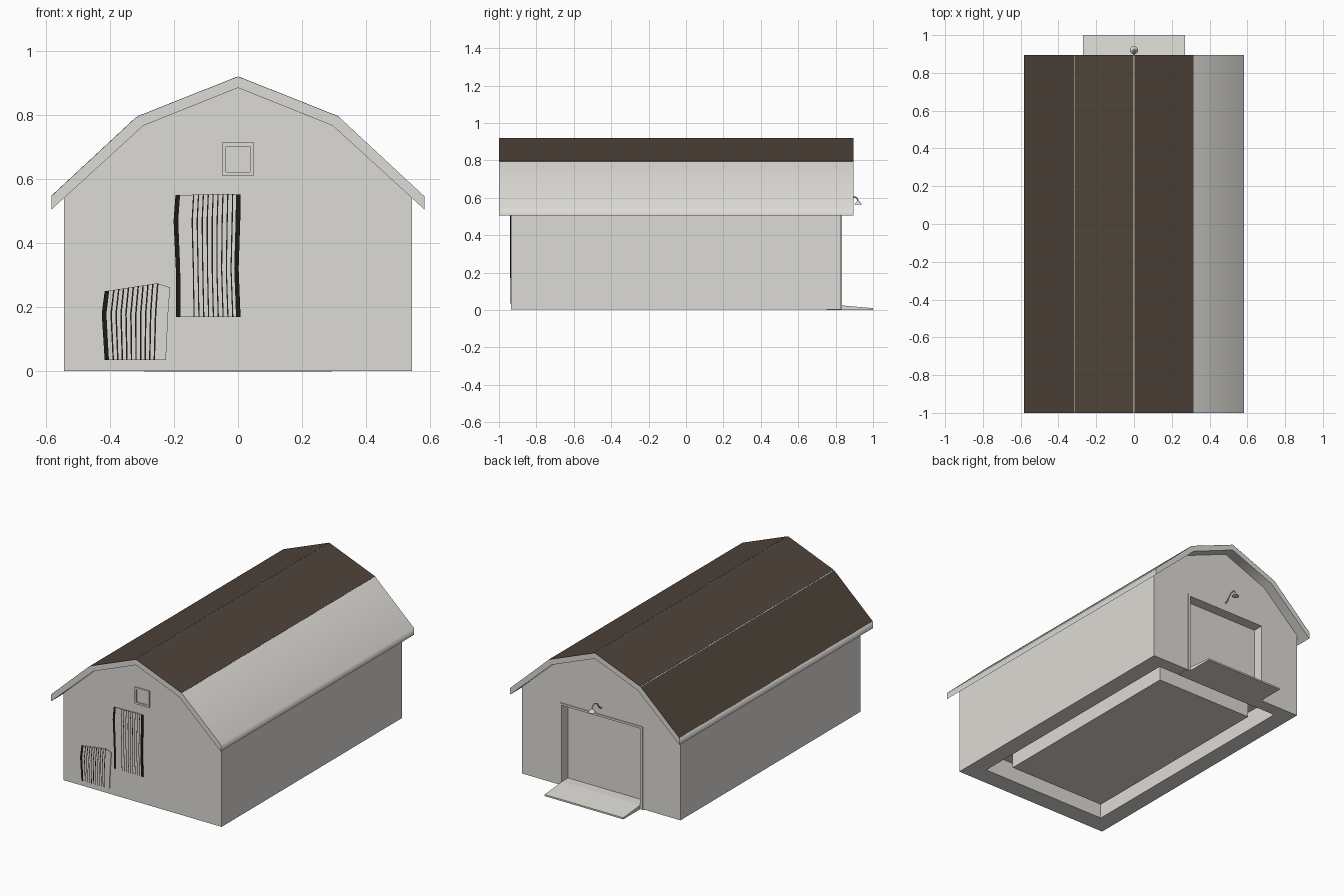
import bpy, bmesh
from math import radians
from mathutils import Vector

if "Cube" in bpy.data.objects:
    bpy.data.objects.remove(bpy.data.objects["Cube"])


def material(name, r, g, b):
    m = bpy.data.materials.new(name)
    m.use_nodes = True
    m.diffuse_color = (r, g, b, 1)
    m.node_tree.nodes["Principled BSDF"].inputs["Base Color"].default_value = (r, g, b, 1)
    return m


LIGHT = material("pale_grey", 0.73, 0.71, 0.67)
BROWN = material("dark_brown", 0.077, 0.057, 0.042)
BLACK = material("near_black", 0.012, 0.01, 0.008)


def finish(name, bm, *mats):
    bmesh.ops.recalc_face_normals(bm, faces=bm.faces)
    mesh = bpy.data.meshes.new(name)
    bm.to_mesh(mesh)
    bm.free()
    ob = bpy.data.objects.new(name, mesh)
    bpy.context.collection.objects.link(ob)
    for m in mats:
        mesh.materials.append(m)
    return ob


def extrude(bm, shift):
    """Thicken all faces of the mesh along a vector."""
    ext = bmesh.ops.extrude_face_region(bm, geom=bm.faces[:])
    moved = [g for g in ext["geom"] if isinstance(g, bmesh.types.BMVert)]
    bmesh.ops.translate(bm, verts=moved, vec=shift)


def prism(name, points, mat, shift):
    bm = bmesh.new()
    bm.faces.new([bm.verts.new(p) for p in points])
    extrude(bm, shift)
    return finish(name, bm, mat)


def box(name, x0, x1, y0, y1, z0, z1, mat):
    outline = [(x0, y0, z0), (x1, y0, z0), (x1, y0, z1), (x0, y0, z1)]
    return prism(name, outline, mat, (0, y1 - y0, 0))


def mirrored(half):
    """Full left-to-right profile from the +x half, ridge first."""
    return [(-x, z) for x, z in reversed(half[1:])] + half


def cut(target, cutter):
    cutter.hide_render = True
    mod = target.modifiers.new("cut", "BOOLEAN")
    mod.operation, mod.object, mod.solver = "DIFFERENCE", cutter, "EXACT"
    bpy.context.view_layer.objects.active = target
    bpy.ops.object.modifier_apply(modifier=mod.name)
    bpy.data.objects.remove(cutter)


# Barn body with a gambrel gable, underside channel and door recess
FRONT, BACK = -0.936, 0.83
gable = mirrored([(0, 0.885), (0.295, 0.767), (0.543, 0.543), (0.543, 0.002)])
walls = prism("barn_walls", [(x, FRONT, z) for x, z in gable], LIGHT, (0, BACK - FRONT, 0))
cut(walls, box("channel_cutter", -0.435, 0.435, -0.82, 0.75, -0.1, 0.12, LIGHT))
cut(walls, box("door_cutter", -0.27, 0.27, 0.77, 0.9, -0.1, 0.5, LIGHT))

# Floor slab standing inside the walls
box("floor_slab", -0.335, 0.335, -0.7, 0.635, 0.002, 0.125, LIGHT)

# Roof slab with overhanging ends
top = [(0, 0.919), (0.315, 0.794), (0.582, 0.546)]
under = [(0, 0.885), (0.295, 0.767), (0.582, 0.505)]
section = mirrored(top) + mirrored(under)[::-1]
slab = prism("roof_slab", [(x, -1, z) for x, z in section], LIGHT, (0, 1.895, 0))
bpy.context.view_layer.objects.active = slab
slab.select_set(True)
bpy.ops.object.shade_smooth_by_angle(angle=radians(50))
weighted = slab.modifiers.new("weighted_normals", "WEIGHTED_NORMAL")
weighted.keep_sharp = True

# Dark covering on three of the four slopes, with fine seams between
slopes = mirrored(top)
for name, i in (("right_lower", 0), ("right_upper", 1), ("left_upper", 2)):
    a, b = (Vector((x, -1, z)) for x, z in slopes[i:i + 2])
    along = (b - a).normalized()
    up = Vector((-along.z, 0, along.x)) * 0.0015
    a, b = a + along * 0.002, b - along * 0.002
    prism(name + "_roofing", [a, b, b + up, a + up], BROWN, (0, 1.895, 0))

# Door trim and sill at the back
for side, s in (("left", 1), ("right", -1)):
    x0, x1 = sorted((s * 0.27, s * 0.287))
    box(side + "_door_trim", x0, x1, BACK - 0.01, BACK + 0.005, 0, 0.5, LIGHT)
box("top_door_trim", -0.287, 0.287, BACK - 0.01, BACK + 0.005, 0.5, 0.513, LIGHT)
box("door_sill", -0.293, 0.293, 0.75, BACK, 0, 0.004, LIGHT)

# Sloping ramp
ramp = [(0.765, 0), (1, 0), (1, 0.01), (BACK, 0.025), (0.765, 0.025)]
prism("ramp", [(-0.27, y, z) for y, z in ramp], LIGHT, (0.54, 0, 0))

# Small square window at the front
box("window_pane", -0.038, 0.038, FRONT - 0.002, FRONT + 0.01, 0.625, 0.702, LIGHT)
for side, s in (("left", 1), ("right", -1)):
    x0, x1 = sorted((s * 0.038, s * 0.05))
    box(side + "_window_frame", x0, x1, FRONT - 0.008, FRONT + 0.01, 0.611, 0.714, LIGHT)
for name, z in (("lower", 0.611), ("upper", 0.702)):
    box(name + "_window_frame", -0.038, 0.038, FRONT - 0.008, FRONT + 0.01, z, z + 0.012, LIGHT)


def sheet(name, rows, columns, peak):
    """Ribbed sheet; rows are (z, left x, right x), columns (end fraction, is dark)."""
    bm = bmesh.new()
    grid = []
    for t in [0] + [c[0] for c in columns]:
        line = []
        for k, (z, x0, x1) in enumerate(rows):
            lift = peak * min(t / 0.8, (1 - t) / 0.2 * 0.5 + 0.5) if k == len(rows) - 1 else 0
            line.append(bm.verts.new((x0 + (x1 - x0) * t, FRONT - 0.005, z + lift)))
        grid.append(line)
    for i, (_, dark) in enumerate(columns):
        for k in range(len(rows) - 1):
            f = bm.faces.new((grid[i][k], grid[i + 1][k], grid[i + 1][k + 1], grid[i][k + 1]))
            f.material_index = int(dark)
    extrude(bm, (0, 0.005, 0))
    return finish(name, bm, LIGHT, BLACK)


def ribs(edge, first, last, count, width, end):
    cols = [(edge, True)]
    for i in range(count):
        t = first + (last - first) * i / (count - 1)
        cols += [(t, False), (t + width, True)]
    return cols + ([(end, False), (1, True)] if end < 1 else [(1, False)])


# Two weathered ribbed sheets against the front wall
sheet("tall_ribbed_sheet",
      [(0.17, -0.193, 0.008), (0.32, -0.194, 0.002), (0.47, -0.201, 0.007), (0.55, -0.195, 0.008)],
      ribs(0.07, 0.27, 0.87, 9, 0.018, 0.93), 0.004)
sheet("short_ribbed_sheet",
      [(0.035, -0.416, -0.225), (0.18, -0.425, -0.218), (0.25, -0.416, -0.212)],
      ribs(0.07, 0.13, 0.8, 10, 0.022, 1), 0.025)

# Gooseneck lamp over the door
curve = bpy.data.curves.new("lamp_arm", "CURVE")
curve.dimensions = "3D"
curve.bevel_depth = 0.004
path = [(0.83, 0.555), (0.85, 0.565), (0.87, 0.595), (0.895, 0.607), (0.913, 0.6), (0.92, 0.582)]
spline = curve.splines.new("POLY")
spline.points.add(len(path) - 1)
for p, (y, z) in zip(spline.points, path):
    p.co = (0, y, z, 1)
curve.materials.append(LIGHT)
bpy.context.collection.objects.link(bpy.data.objects.new("lamp_arm", curve))
bpy.ops.mesh.primitive_cone_add(vertices=16, radius1=0.021, radius2=0.006, depth=0.02,
                                location=(0, 0.92, 0.573))
shade = bpy.context.object
shade.name = "lamp_shade"
shade.data.materials.append(LIGHT)
bpy.ops.object.shade_smooth_by_angle()
